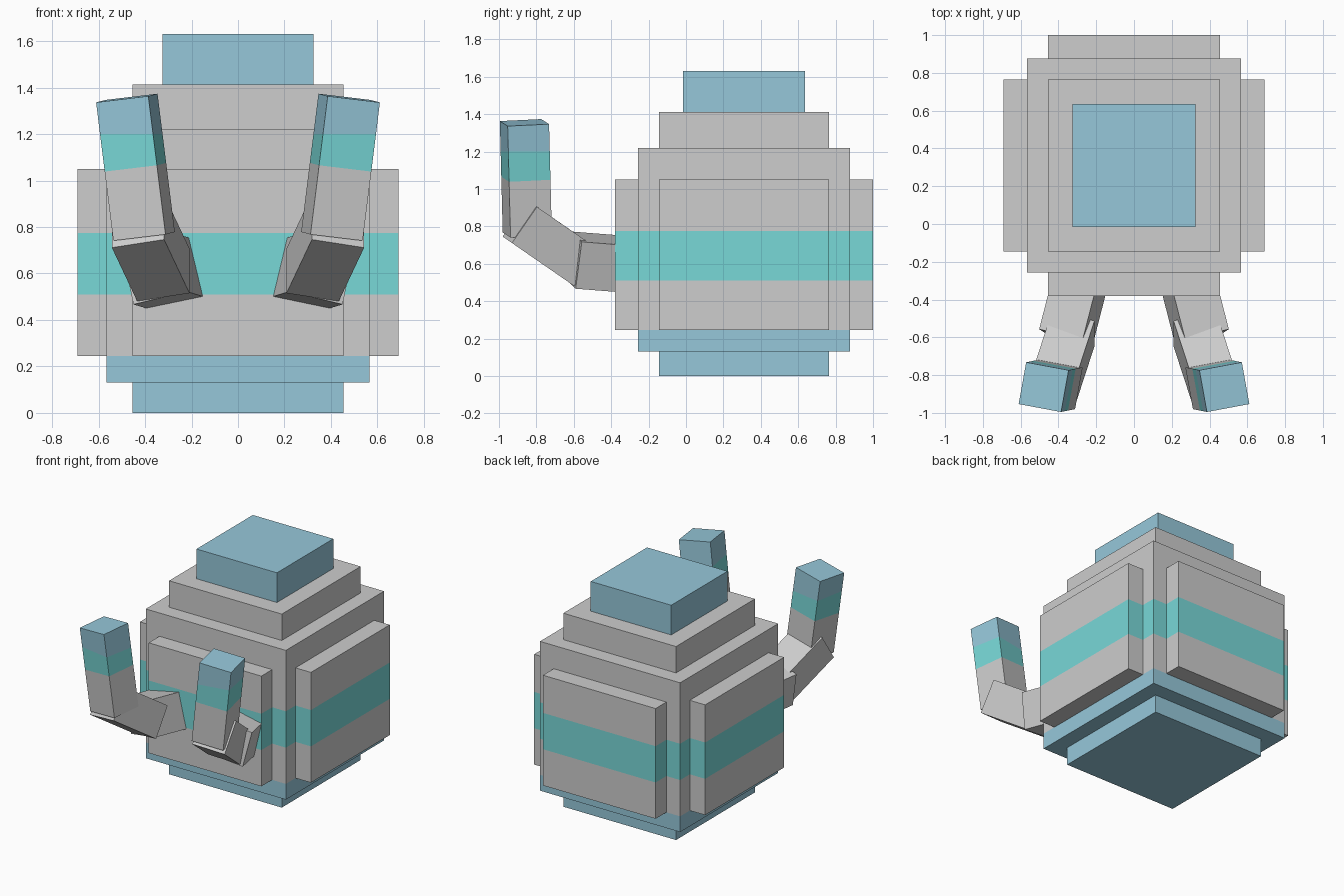
import bpy, bmesh
from mathutils import Vector, Matrix

if "Cube" in bpy.data.objects:
    bpy.data.objects.remove(bpy.data.objects["Cube"])


def material(name, rgb):
    mat = bpy.data.materials.new(name)
    mat.use_nodes = True
    mat.diffuse_color = (*rgb, 1)
    mat.node_tree.nodes["Principled BSDF"].inputs["Base Color"].default_value = (*rgb, 1)
    return mat


GREY = material("stone grey", (0.61, 0.61, 0.61))
BLUE = material("dusty blue", (0.305, 0.575, 0.70))
TEAL = material("bright teal", (0.19, 0.69, 0.685))
UP = Vector((0, 0, 1))
BODY_Y = 0.31


def box(name, size, matrix, base, bands=(), mirrored=False):
    """Box with coloured bands; each band is (point, normal, material) and
    colours everything beyond its plane."""
    bm = bmesh.new()
    bmesh.ops.create_cube(bm, size=1, matrix=matrix @ Matrix.Diagonal((*size, 1)))
    for point, normal, _ in bands:
        bmesh.ops.bisect_plane(bm, geom=bm.verts[:] + bm.edges[:] + bm.faces[:],
                               plane_co=point, plane_no=normal)
    mats = [base]
    for _, _, mat in bands:
        if mat not in mats:
            mats.append(mat)
    for face in bm.faces:
        middle = face.calc_center_median()
        for point, normal, mat in bands:
            if (middle - point).dot(normal) > 0:
                face.material_index = mats.index(mat)
    if mirrored:
        bmesh.ops.scale(bm, vec=(-1, 1, 1), verts=bm.verts)
        bmesh.ops.reverse_faces(bm, faces=bm.faces)
    mesh = bpy.data.meshes.new(name)
    bm.to_mesh(mesh)
    bm.free()
    for mat in mats:
        mesh.materials.append(mat)
    obj = bpy.data.objects.new(name, mesh)
    bpy.context.collection.objects.link(obj)
    return obj


def block(name, half_x, half_y, low, high, base, bands=(), x=0, y=0):
    """Upright box on the body axis, with bands given as (height, material)."""
    place = Matrix.Translation((x, BODY_Y + y, (low + high) / 2))
    planes = [(UP * z, UP, mat) for z, mat in bands]
    return box(name, (2 * half_x, 2 * half_y, high - low), place, base, planes)


# Stepped body
STRIPE = [(0.51, TEAL), (0.775, GREY)]
block("base_plate", 0.455, 0.455, 0, 0.13, BLUE)
block("body", 0.566, 0.566, 0.13, 1.22, BLUE, [(0.245, GREY)] + STRIPE)
block("shoulder_step", 0.455, 0.455, 1.22, 1.413, GREY)
block("cap", 0.325, 0.325, 1.413, 1.63, BLUE)

# Raised panels on the four sides
OUT, HALF = 0.628, 0.0625
for side, sign in (("left", 1), ("right", -1)):
    block(side + "_panel", HALF, 0.455, 0.245, 1.05, GREY, STRIPE, x=sign * OUT)
for side, sign in (("back", 1), ("front", -1)):
    block(side + "_panel", 0.455, HALF, 0.245, 1.05, GREY, STRIPE, y=sign * OUT)


def tilted(corner, across, back, size):
    """Matrix of a box from its front lower inner corner and two directions."""
    x = Vector(across).normalized()
    y = Vector(back)
    y = (y - x * y.dot(x)).normalized()
    turn = Matrix((x, y, x.cross(y))).transposed()
    centre = Vector(corner) + turn @ (Vector(size) / 2)
    return Matrix.Translation(centre) @ turn.to_4x4()


# Arms in three tilted pieces, bent upward at the elbow
ARM = {
    "upper_arm": ((0.22, -0.645, 0.522), (0.23, 0.055, -0.055), (-0.25, 0.965, -0.075), (0.243, 0.292, 0.258)),
    "elbow": ((0.318, -0.98, 0.746), (0.227, 0.05, -0.035), (-0.095, 0.34, -0.235), (0.233, 0.42, 0.235)),
    "forearm": ((0.312, -0.98, 0.768), (0.225, 0.042, -0.027), (-0.035, 0.22, 0.01), (0.23, 0.225, 0.6)),
}
for side, mirrored in (("left", False), ("right", True)):
    for part, (corner, across, back, size) in ARM.items():
        matrix = tilted(corner, across, back, size)
        bands = []
        if part == "forearm":
            axis = matrix.to_3x3() @ UP
            bands = [(Vector(corner) + axis * 0.3, axis, TEAL), (UP * 1.2, UP, BLUE)]
        box(side + "_" + part, size, matrix, GREY, bands, mirrored)
